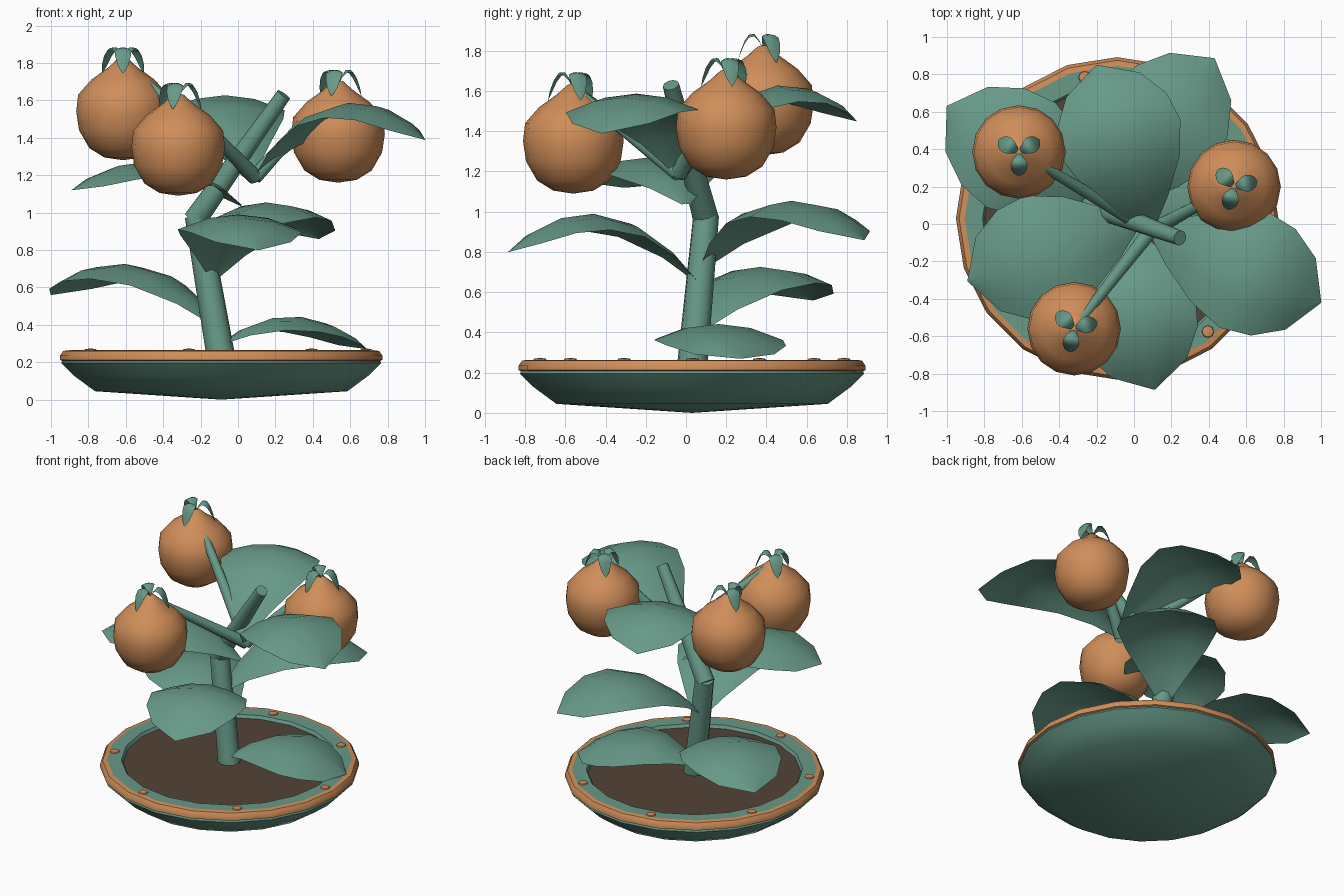
import bpy, bmesh, math
from mathutils import Vector

cube = bpy.data.objects.get("Cube")
if cube:
    bpy.data.objects.remove(cube, do_unlink=True)


def material(name, rgb):
    m = bpy.data.materials.new(name)
    m.use_nodes = True
    m.diffuse_color = (*rgb, 1)
    m.node_tree.nodes["Principled BSDF"].inputs["Base Color"].default_value = (*rgb, 1)
    return m


GREEN = material("leaf green", (0.135, 0.32, 0.245))
ORANGE = material("fruit orange", (0.63, 0.27, 0.10))
BROWN = material("soil brown", (0.085, 0.055, 0.038))


def finish(name, bm, mat, angle=40):
    """Turn a bmesh into a smooth-shaded object."""
    mesh = bpy.data.meshes.new(name)
    bmesh.ops.remove_doubles(bm, verts=bm.verts, dist=0.0005)
    bmesh.ops.recalc_face_normals(bm, faces=bm.faces)
    bm.to_mesh(mesh)
    bm.free()
    mesh.materials.append(mat)
    ob = bpy.data.objects.new(name, mesh)
    bpy.context.collection.objects.link(ob)
    bpy.ops.object.select_all(action="DESELECT")
    bpy.context.view_layer.objects.active = ob
    ob.select_set(True)
    bpy.ops.object.shade_smooth_by_angle(angle=math.radians(angle))
    return ob


def lathe(name, profile, center, mat, sides=20, angle=40):
    """Spin a (radius, height) profile about the vertical axis."""
    bm = bmesh.new()
    verts = [bm.verts.new((r, 0, z)) for r, z in profile]
    edges = [bm.edges.new(pair) for pair in zip(verts, verts[1:])]
    bmesh.ops.spin(bm, geom=verts + edges, cent=(0, 0, 0), axis=(0, 0, 1),
                   angle=math.tau, steps=sides)
    bmesh.ops.translate(bm, verts=bm.verts, vec=center)
    return finish(name, bm, mat, angle)


def rod(name, start, end, r1, r2):
    """Tapered stem between two points."""
    a, b = Vector(start), Vector(end)
    bm = bmesh.new()
    bmesh.ops.create_cone(bm, cap_ends=True, segments=10, radius1=r1, radius2=r2,
                          depth=(b - a).length)
    turn = (b - a).to_track_quat("Z", "Y").to_matrix()
    bmesh.ops.rotate(bm, verts=bm.verts, matrix=turn)
    bmesh.ops.translate(bm, verts=bm.verts, vec=(a + b) / 2)
    return finish(name, bm, GREEN)


# Fraction along the leaf and half width relative to the widest point
OUTLINE = [(0, 0.06), (0.15, 0.42), (0.35, 0.8), (0.55, 1), (0.72, 0.92), (0.88, 0.62), (1, 0.01)]


def leaf(name, base, tip, arch, half_width, droop):
    """Arched blade with edges that hang below the midrib."""
    base, tip = Vector(base), Vector(tip)
    along = tip - base
    side = Vector((-along.y, along.x, 0)).normalized()
    bm = bmesh.new()
    rows = []
    for t, w in OUTLINE:
        mid = base + along * t + Vector((0, 0, arch * 4 * t * (1 - t)))
        rows.append([bm.verts.new(mid + side * s * w * half_width
                                  - Vector((0, 0, droop * w * s * s)))
                     for s in (-1, -0.5, 0, 0.5, 1)])
    for lo, hi in zip(rows, rows[1:]):
        for i in range(4):
            bm.faces.new((lo[i], lo[i + 1], hi[i + 1], hi[i]))
    return finish(name, bm, GREEN, 60)


# Dish: bowl, orange band, flat rim and soil
DISH = (-0.09, 0.03, 0)
lathe("dish_bowl", [(0, 0), (0.675, 0.045), (0.79, 0.13), (0.855, 0.195), (0.85, 0.21)], DISH, GREEN)
lathe("dish_band", [(0.845, 0.205), (0.862, 0.212), (0.862, 0.235), (0.845, 0.26), (0.815, 0.264)],
      DISH, ORANGE)
lathe("dish_rim", [(0.82, 0.262), (0.72, 0.262), (0.70, 0.225)], DISH, GREEN)
lathe("soil", [(0.71, 0.24), (0, 0.25)], DISH, BROWN)

# Rivets round the rim
for i in range(7):
    a = math.radians(103) + i * math.tau / 7
    spot = (DISH[0] + 0.775 * math.cos(a), DISH[1] + 0.775 * math.sin(a), 0.26)
    lathe(f"rim_rivet_{i + 1}", [(0.034, 0), (0.03, 0.009), (0, 0.014)], spot, ORANGE, 8)

# Stem in two lengths
KNEE = (-0.23, 0.1, 0.96)
rod("lower_stem", (-0.09, 0.03, 0.22), (-0.22, 0.1, 0.98), 0.077, 0.065)
rod("upper_stem", KNEE, (0.245, -0.075, 1.63), 0.065, 0.041)

# Fruits, each with a branch and three sepals
FORK = Vector((0.09, -0.035, 1.19))
FRUIT = [(0, -0.25), (0.1, -0.235), (0.18, -0.185), (0.235, -0.09), (0.25, 0.01),
         (0.24, 0.1), (0.17, 0.18), (0.08, 0.245), (0.03, 0.29), (0, 0.3)]
for i, (center, first) in enumerate([((-0.615, 0.385, 1.53), 30),
                                     ((-0.32, -0.56, 1.34), 17),
                                     ((0.535, 0.2, 1.41), 14)], 1):
    c = Vector(center)
    lathe(f"fruit_{i}", FRUIT, c, ORANGE, 16, 50)
    crown = c + Vector((0, 0, 0.27))
    rod(f"branch_{i}", FORK, crown, 0.042, 0.024)
    for k in range(3):
        a = math.radians(first + 120 * k)
        end = crown + Vector((0.13 * math.cos(a), 0.13 * math.sin(a), -0.06))
        leaf(f"fruit_{i}_sepal_{k + 1}", crown, end, 0.115, 0.045, 0.015)

# Leaves: base, tip, arch
LEAVES = [
    ((-0.09, 0.03, 0.30), (0.69, 0.27, 0.27), 0.16),
    ((-0.12, 0.05, 0.40), (-1.0, 0.63, 0.56), 0.24),
    ((-0.13, 0.06, 0.65), (0.11, -0.885, 0.80), 0.26),
    ((-0.19, 0.08, 0.72), (0.43, 0.885, 0.86), 0.26),
    ((0.02, 0.0, 1.04), (-0.89, -0.305, 1.12), 0.19),
    ((0.09, -0.035, 1.19), (1.0, -0.42, 1.39), 0.29),
    ((0.09, -0.03, 1.25), (-0.2, 0.85, 1.45), 0.27),
]
for i, (base, tip, arch) in enumerate(LEAVES, 1):
    leaf(f"leaf_{i}", base, tip, arch, 0.335, 0.08)
